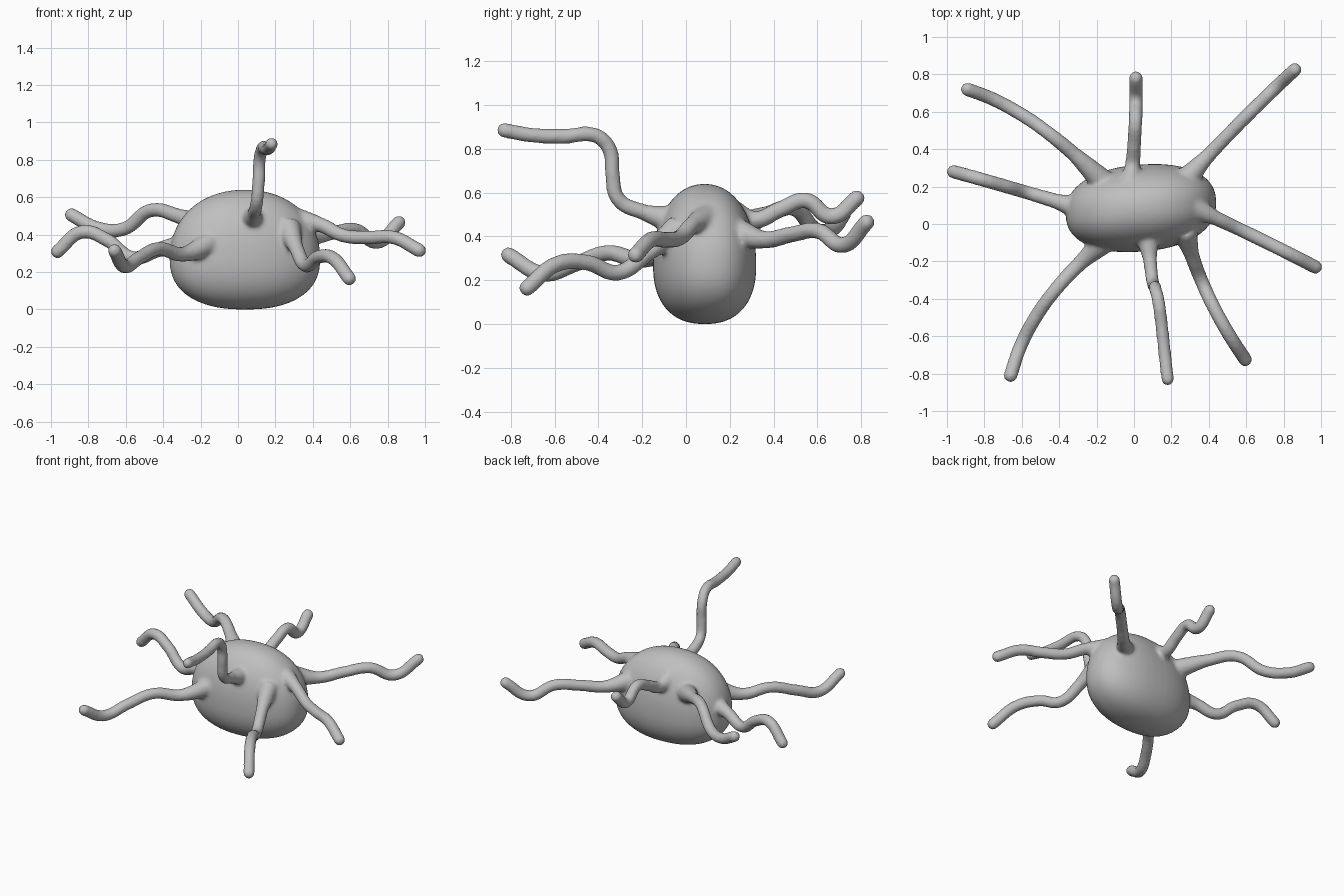
import bpy, math

if "Cube" in bpy.data.objects:
    bpy.data.objects.remove(bpy.data.objects["Cube"])

grey = bpy.data.materials.new("soft grey")
grey.diffuse_color = (0.52, 0.52, 0.52, 1)
grey.use_nodes = True
grey.node_tree.nodes["Principled BSDF"].inputs["Base Color"].default_value = grey.diffuse_color


def power(v, e):
    return math.copysign(abs(v) ** e, v)


# Body: a sphere reshaped into a boxy egg, slightly skewed in plan
bpy.ops.mesh.primitive_uv_sphere_add(segments=48, ring_count=40, radius=1)
body = bpy.context.object
for v in body.data.vertices:
    a = math.atan2(v.co.y, v.co.x)
    up = max(-1, min(1, v.co.z))
    e = 2 / 2.15 if up > 0 else 2 / 2.35
    r = math.sqrt(1 - up * up) ** e
    x = 0.403 * r * power(math.cos(a), 0.9)
    y = 0.233 * r * power(math.sin(a), 0.85)
    z = 0.27 + (0.37 if up > 0 else 0.27) * power(up, e)
    v.co = (0.037 + x, 0.085 + y + 0.07 * x, z)


# Wavy tentacle: plan path bowed through a middle point, heights at even steps
def wave(root, mid, tip, heights):
    pts = []
    for i, z in enumerate(heights):
        t = i / (len(heights) - 1)
        x, y = (p * (1 - t) * (1 - 2 * t) + m * 4 * t * (1 - t) + q * t * (2 * t - 1)
                for p, m, q in zip(root, mid, tip))
        pts.append((x, y, z))
    return pts


def tentacle(name, pts, radius=0.038):
    curve = bpy.data.curves.new(name, "CURVE")
    curve.dimensions = "3D"
    curve.bevel_depth = radius
    curve.bevel_resolution = 4
    curve.resolution_u = 12
    curve.use_fill_caps = True
    spline = curve.splines.new("BEZIER")
    spline.bezier_points.add(len(pts) - 1)
    for i, (bp, co) in enumerate(zip(spline.bezier_points, pts)):
        bp.co = co
        bp.handle_left_type = bp.handle_right_type = "AUTO"
        bp.radius = (1.75, 1.08)[i] if i < 2 else 1.0   # flared root
    obj = bpy.data.objects.new(name, curve)
    bpy.context.collection.objects.link(obj)
    # rounded tip
    bpy.ops.mesh.primitive_uv_sphere_add(segments=16, ring_count=10, radius=radius, location=pts[-1])
    return [obj, bpy.context.object]


parts = [body]
parts += tentacle("back_left_tentacle", wave(
    (-0.17, 0.23), (-0.54, 0.545), (-0.89, 0.72), (0.44, 0.50, 0.53, 0.43, 0.435, 0.505)))
parts += tentacle("left_tentacle", wave(
    (-0.28, 0.08), (-0.63, 0.185), (-0.965, 0.28), (0.34, 0.32, 0.275, 0.37, 0.415, 0.31)))
parts += tentacle("front_left_tentacle", wave(
    (-0.14, -0.08), (-0.48, -0.43), (-0.66, -0.81), (0.36, 0.295, 0.325, 0.275, 0.23, 0.315)))
parts += tentacle("front_right_tentacle", wave(
    (0.27, -0.03), (0.395, -0.38), (0.595, -0.725), (0.44, 0.33, 0.235, 0.28, 0.275, 0.165)))
parts += tentacle("right_tentacle", wave(
    (0.31, 0.09), (0.63, -0.06), (0.97, -0.23), (0.48, 0.455, 0.395, 0.385, 0.385, 0.315)))
parts += tentacle("back_right_tentacle", wave(
    (0.27, 0.23), (0.57, 0.545), (0.86, 0.825), (0.42, 0.385, 0.41, 0.425, 0.36, 0.465)))
parts += tentacle("back_tentacle", wave(
    (-0.02, 0.20), (0.005, 0.49), (0.01, 0.78), (0.51, 0.475, 0.525, 0.565, 0.49, 0.575)))

# Raised front tentacle: rises steeply, then reaches forward
parts += tentacle("front_tentacle", [
    (0.075, -0.08, 0.48), (0.085, -0.19, 0.51), (0.10, -0.31, 0.57), (0.11, -0.335, 0.68),
    (0.115, -0.35, 0.80), (0.13, -0.41, 0.86), (0.15, -0.56, 0.857), (0.165, -0.70, 0.862),
    (0.18, -0.83, 0.885)], 0.035)

# Fuse everything into one smooth skin
bpy.ops.object.select_all(action="DESELECT")
for p in parts:
    p.select_set(True)
bpy.context.view_layer.objects.active = body
bpy.ops.object.convert(target="MESH")
bpy.ops.object.join()
body = bpy.context.view_layer.objects.active
body.name = "body_with_tentacles"
body.data.materials.clear()
body.data.materials.append(grey)
remesh = body.modifiers.new("fuse", "REMESH")
remesh.mode = "VOXEL"
remesh.voxel_size = 0.011
remesh.use_smooth_shade = True
smooth = body.modifiers.new("soften", "SMOOTH")
smooth.factor = 0.5
smooth.iterations = 10
bpy.ops.object.convert(target="MESH")
bpy.ops.object.shade_smooth()
